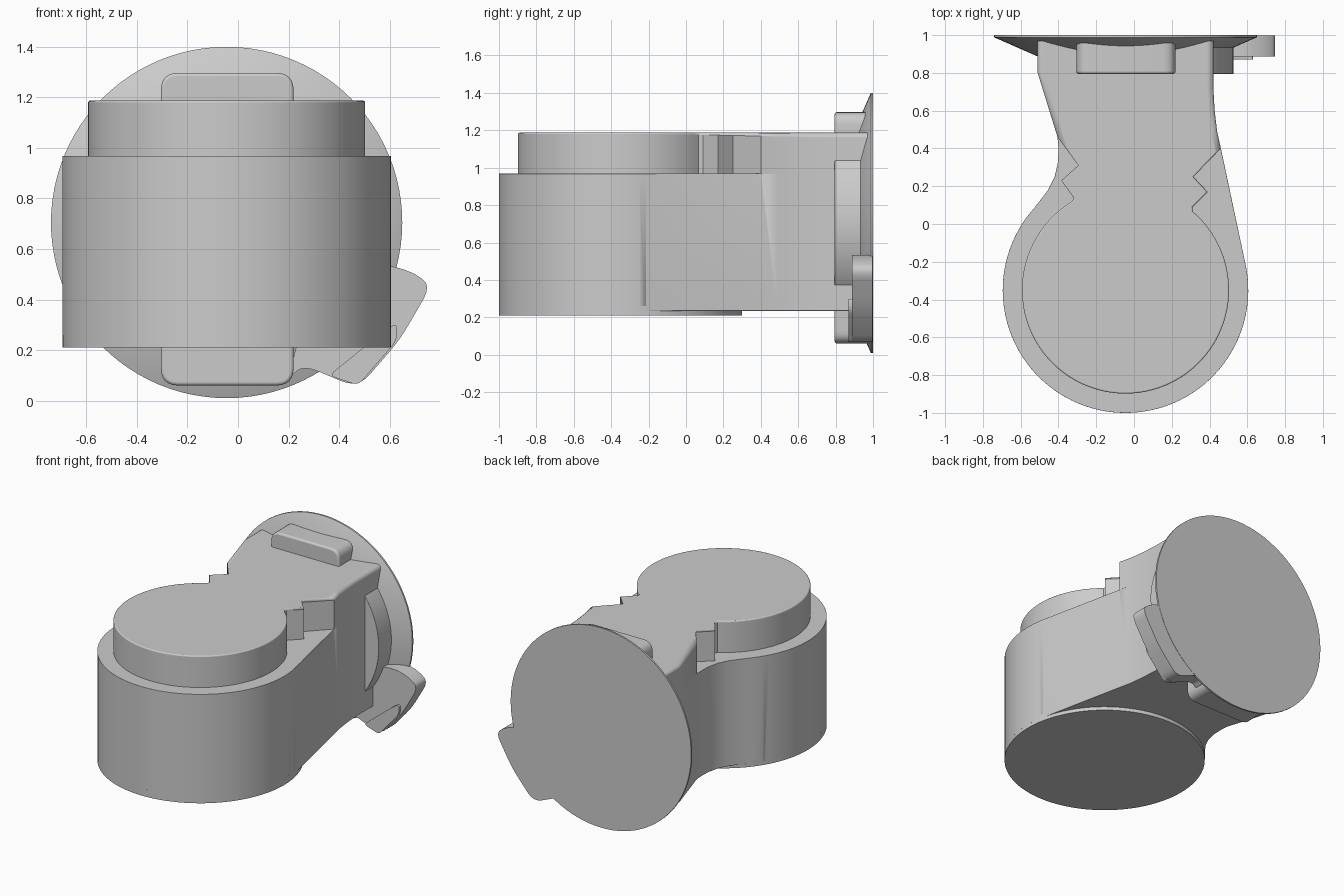
import bpy, bmesh
from math import sin, cos, pi, radians, atan2
from mathutils import Matrix

cube = bpy.data.objects.get("Cube")
if cube:
    bpy.data.objects.remove(cube)

GREY = (0.6, 0.6, 0.6, 1)
mat = bpy.data.materials.new("housing grey")
mat.use_nodes = True
mat.diffuse_color = GREY
mat.node_tree.nodes["Principled BSDF"].inputs["Base Color"].default_value = GREY

CX, CY = -0.045, -0.35      # motor axis in plan
FZ = 0.705                  # flange centre height


def arc(cx, cy, r, a0, a1, n):
    """Points along an arc, angles in radians."""
    return [(cx + r * cos(a0 + (a1 - a0) * i / n),
             cy + r * sin(a0 + (a1 - a0) * i / n)) for i in range(n + 1)]


def finish(name, bm, bevel=0, segments=3):
    bmesh.ops.recalc_face_normals(bm, faces=bm.faces)
    me = bpy.data.meshes.new(name)
    bm.to_mesh(me)
    bm.free()
    me.materials.append(mat)
    ob = bpy.data.objects.new(name, me)
    bpy.context.collection.objects.link(ob)
    bpy.ops.object.select_all(action='DESELECT')
    ob.select_set(True)
    bpy.context.view_layer.objects.active = ob
    if bevel:
        mod = ob.modifiers.new("rounding", 'BEVEL')
        mod.width, mod.segments, mod.limit_method = bevel, segments, 'WEIGHT'
    bpy.ops.object.shade_smooth_by_angle(angle=radians(35))
    return ob


def prism(name, outline, lo, hi, axis='Z', bevel=0, weight=None):
    """Extrude an outline along z, or an x-z outline along y."""
    bm = bmesh.new()
    base = bm.faces.new([bm.verts.new((x, y, lo)) for x, y in outline])
    top = bmesh.ops.extrude_face_region(bm, geom=[base])["geom"]
    bmesh.ops.translate(bm, vec=(0, 0, hi - lo),
                        verts=[v for v in top if isinstance(v, bmesh.types.BMVert)])
    if weight:
        layer = bm.edges.layers.float.new("bevel_weight_edge")
        for e in bm.edges:
            e[layer] = weight((e.verts[0].co + e.verts[1].co) / 2,
                              abs(e.verts[0].co.z - e.verts[1].co.z) < 1e-4)
    if axis == 'Y':
        bmesh.ops.transform(bm, verts=bm.verts, matrix=Matrix(
            ((1, 0, 0, 0), (0, 0, 1, 0), (0, 1, 0, 0), (0, 0, 0, 1))))
    return finish(name, bm, bevel)


def rounded(points, radius, n=6):
    """Round every corner of a closed outline with a quadratic curve."""
    out = []
    for i, (x, y) in enumerate(points):
        ends = []
        for px, py in (points[i - 1], points[(i + 1) % len(points)]):
            d = ((px - x) ** 2 + (py - y) ** 2) ** 0.5
            t = min(radius / d, 0.45)
            ends.append((x + (px - x) * t, y + (py - y) * t))
        (ax, ay), (bx, by) = ends
        for k in range(n + 1):
            t = k / n
            out.append(((1 - t) ** 2 * ax + 2 * t * (1 - t) * x + t * t * bx,
                        (1 - t) ** 2 * ay + 2 * t * (1 - t) * y + t * t * by))
    return out


# Neck sides shared by the lower body and the raised top
neck_right = [(0.46, 0.4), (0.44, 0.49), (0.427, 0.6), (0.42, 0.72), (0.42, 0.97)]
neck_left = [(-0.51, 0.97), (-0.51, 0.8), (-0.405, 0.46)]

# Lower body: round motor housing running into the neck
waist = [(-0.4, 0.4), (-0.402, 0.33), (-0.42, 0.25), (-0.455, 0.18)]
housing = arc(CX, CY, 0.65, radians(138), radians(372), 72)
prism("lower_body", housing + neck_right + neck_left + waist, 0.235, 0.968, bevel=0.035,
      weight=lambda c, flat: 0.25 if flat and c.z > 0.9 and c.y < 0.3
      else (min(1, c.y + 0.2) if flat and c.z < 0.3 and 0 < c.y < 0.95 else 0))
prism("base_disc", arc(CX, CY, 0.65, 0, 2 * pi * 95 / 96, 95), 0.21, 0.26)

# Raised top: smaller disc joined to the neck by notched sides
notch_right = [(0.31, 0.09), (0.39, 0.17), (0.315, 0.25)]
notch_left = [(-0.295, 0.31), (-0.385, 0.23), (-0.32, 0.14)]
start = atan2(notch_left[-1][1] - CY, notch_left[-1][0] - CX) + 0.03
end = atan2(notch_right[0][1] - CY, notch_right[0][0] - CX) - 0.03 + 2 * pi
cap = arc(CX, CY, 0.548, start, end, 72)
prism("raised_top", cap + notch_right + neck_right + neck_left + notch_left,
      0.966, 1.187, bevel=0.03,
      weight=lambda c, flat: 0 if not flat or c.z < 1 or c.y > 0.95
      else (1 if c.y > 0.42 else 0.25))

# Flange: thin rim with a conical face towards the neck
bm = bmesh.new()
profile = [(0, 1), (0.695, 1), (0.695, 0.988), (0.46, 0.885), (0, 0.885)]
verts = [bm.verts.new((CX + r, y, FZ)) for r, y in profile]
edges = [bm.edges.new(pair) for pair in zip(verts, verts[1:])]
bmesh.ops.spin(bm, geom=verts + edges, cent=(CX, 0, FZ), axis=(0, 1, 0),
               angle=2 * pi, steps=96)
bmesh.ops.remove_doubles(bm, verts=bm.verts, dist=1e-4)
finish("flange", bm)

# Block behind the neck whose ends show as upper and lower lugs
lug = rounded([(-0.305, 0.06), (0.22, 0.06), (0.22, 1.297), (-0.305, 1.297)], 0.07)
prism("flange_lugs", lug, 0.795, 0.985, 'Y', bevel=0.012,
      weight=lambda c, flat: 1 if flat and c.z < 0.9 else 0)

# Part-round boss on the model's left of the neck
prism("side_boss", arc(CX, FZ, 0.572, radians(-52), radians(52), 32), 0.795, 0.97, 'Y',
      bevel=0.015, weight=lambda c, flat: 1 if flat and c.z < 0.9 and c.x > 0.35 else 0)

# Corner tab at the flange edge, with a thin step on its lower half
tab = rounded([(0.2, 0.09), (0.26, 0.14), (0.475, 0.05), (0.64, 0.24),
               (0.765, 0.455), (0.69, 0.51), (0.58, 0.54), (0.3, 0.5)], 0.07)
prism("corner_tab", tab, 0.887, 0.998, 'Y')
step = rounded([(0.36, 0.1), (0.475, 0.06), (0.63, 0.24), (0.63, 0.31), (0.57, 0.27)], 0.03)
prism("tab_step", step, 0.87, 0.9, 'Y')
